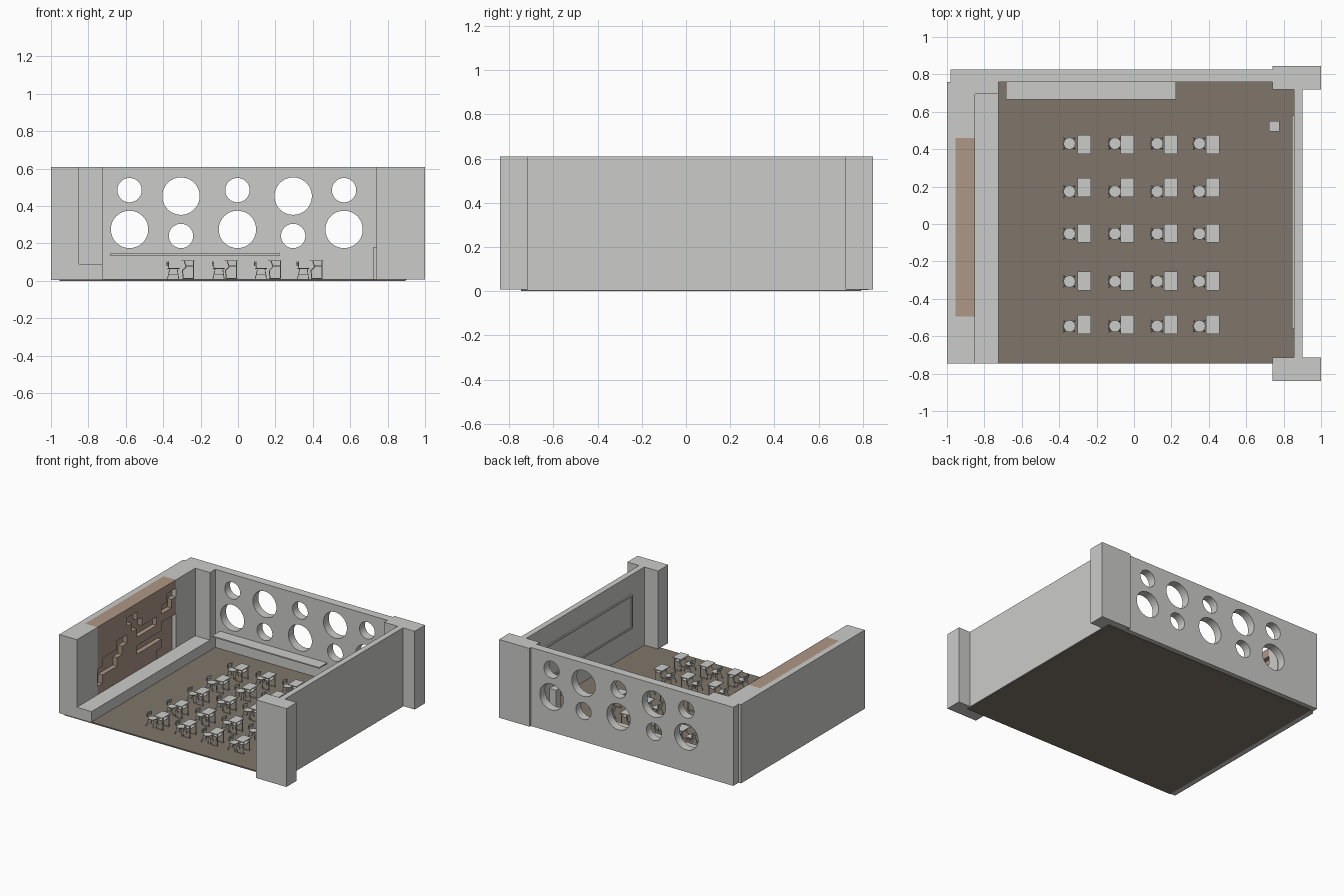
import bpy, bmesh, math, random
from mathutils import Vector

if "Cube" in bpy.data.objects:
    bpy.data.objects.remove(bpy.data.objects["Cube"])

random.seed(4)


def material(name, rgb):
    m = bpy.data.materials.new(name)
    m.diffuse_color = (*rgb, 1)
    m.use_nodes = True
    m.node_tree.nodes["Principled BSDF"].inputs["Base Color"].default_value = m.diffuse_color
    return m


GREY = material("pale grey", (0.60, 0.60, 0.585))
FLOOR = material("floor brown", (0.215, 0.18, 0.145))
BRICK = material("brick brown", (0.42, 0.31, 0.24))


def add_box(bm, x0, x1, y0, y1, z0, z1):
    vs = bmesh.ops.create_cube(bm, size=1)["verts"]
    for v in vs:
        v.co = (x0 + (v.co.x + .5) * (x1 - x0), y0 + (v.co.y + .5) * (y1 - y0), z0 + (v.co.z + .5) * (z1 - z0))


def add_rod(bm, a, b, r=0.002):
    a, b = Vector(a), Vector(b)
    d = b - a
    mat = d.to_track_quat('Z', 'Y').to_matrix().to_4x4()
    mat.translation = (a + b) / 2
    bmesh.ops.create_cone(bm, cap_ends=True, segments=6, radius1=r, radius2=r, depth=d.length, matrix=mat)


def to_mesh(bm, name, mat):
    me = bpy.data.meshes.new(name)
    bmesh.ops.recalc_face_normals(bm, faces=bm.faces)
    bm.to_mesh(me)
    bm.free()
    me.materials.append(mat)
    return me


def place(me, name, loc=(0, 0, 0)):
    ob = bpy.data.objects.new(name, me)
    ob.location = loc
    bpy.context.collection.objects.link(ob)
    return ob


def box(name, mat, *dims):
    bm = bmesh.new()
    add_box(bm, *dims)
    return place(to_mesh(bm, name, mat), name)


def prism(name, mat, pts, z0, z1):
    bm = bmesh.new()
    f = bm.faces.new([bm.verts.new((x, y, z0)) for x, y in pts])
    ex = bmesh.ops.extrude_face_region(bm, geom=[f])["geom"]
    for v in ex:
        if isinstance(v, bmesh.types.BMVert):
            v.co.z = z1
    return place(to_mesh(bm, name, mat), name)


H = 0.61

# floor slab
box("floor", FLOOR, -0.955, 0.895, -0.745, 0.79, 0, 0.01)

# left wall: C-shaped plan with a niche for the brickwork
prism("left_wall", GREY, [(-1, -.745), (-.85, -.745), (-.85, -.495), (-.955, -.495),
                          (-.955, .46), (-.85, .46), (-.85, .76), (-1, .76)], 0.005, H)
box("left_ledge", GREY, -0.85, -0.725, -0.745, 0.695, 0.005, 0.09)
box("left_back_column", GREY, -0.85, -0.725, 0.695, 0.76, 0.005, H)

# brickwork: backing slab with staggered raised bricks, some left out
bm = bmesh.new()
add_box(bm, -.955, -.885, -.495, .46, 0.005, H)
courses, length = 8, 0.12
ch = (H - 0.09) / courses
for c in range(courses):
    y = -.495 - (length / 2 if c % 2 else 0)
    while y < .46 - 1e-4:
        if c == courses - 1 or random.random() < 0.6:
            add_box(bm, -.885, -.85, max(y, -.495), min(y + length, .46), .09 + c * ch, .09 + (c + 1) * ch)
        y += length
place(to_mesh(bm, "brickwork", BRICK), "brickwork")

# back wall with round windows (filled 2D curve, extruded)
cu = bpy.data.curves.new("back_wall", 'CURVE')
cu.dimensions, cu.fill_mode = '2D', 'BOTH'
cu.extrude = 0.0325


def add_loop(pts):
    s = cu.splines.new('POLY')
    s.points.add(len(pts) - 1)
    for p, (x, z) in zip(s.points, pts):
        p.co = (x, z, 0, 1)
    s.use_cyclic_u = True


add_loop([(-.98, .005), (.76, .005), (.76, H), (-.98, H)])
for i, x in enumerate((-.58, -.305, -.003, .295, .567)):
    big, small = (.453, .24) if i % 2 else (.275, .485)
    for z, r in ((big, .1), (small, .065)):
        add_loop([(x + r * math.cos(t * math.tau / 48), z + r * math.sin(t * math.tau / 48)) for t in range(48)])
wall = bpy.data.objects.new("back_wall", cu)
wall.location.y = 0.7925
wall.rotation_euler.x = math.pi / 2
cu.materials.append(GREY)
bpy.context.collection.objects.link(wall)
bpy.context.view_layer.objects.active = wall
wall.select_set(True)
bpy.ops.object.convert(target='MESH')
bpy.ops.object.shade_smooth_by_angle()

# right wall with its two pillars
box("right_wall", GREY, 0.855, 0.9, -0.72, 0.725, 0.005, H)
box("back_pillar", GREY, 0.74, 1, 0.72, 0.845, 0.008, H)
box("front_pillar", GREY, 0.74, 1, -0.84, -0.715, 0.008, H)

# framed board on the right wall
box("board", GREY, 0.851, 0.856, -0.56, 0.58, 0.2, 0.46)
bm = bmesh.new()
for z in (0.2, 0.448):
    add_box(bm, 0.845, 0.856, -0.56, 0.58, z, z + .012)
for y in (-0.56, 0.568):
    add_box(bm, 0.845, 0.856, y, y + .012, 0.212, 0.448)
place(to_mesh(bm, "board_frame", GREY), "board_frame")

# shelf along the back wall, and lectern
box("shelf", GREY, -0.685, 0.225, 0.665, 0.765, 0.136, 0.145)
box("lectern", GREY, 0.722, 0.778, 0.495, 0.55, 0.01, 0.18)

# desk: top, under-shelf, legs and feet (origin at centre on the floor)
bm = bmesh.new()
add_box(bm, -.036, .036, -.05, .05, .095, .1)
add_box(bm, -.012, .03, -.035, .035, .068, .071)
for y in (-.036, .036):
    add_rod(bm, (.03, y, 0), (.03, y, .096), .003)
    add_rod(bm, (-.02, y, .096), (-.01, y, .065), .0025)
    add_rod(bm, (-.01, y, .065), (-.03, y, .045), .0025)
    add_rod(bm, (-.03, y, .045), (-.025, y, 0), .0025)
    add_rod(bm, (-.03, y, .003), (.033, y, .003), .003)
desk = to_mesh(bm, "desk", GREY)

# chair: rounded seat, curved back, splayed legs
bm = bmesh.new()
seat = bmesh.ops.create_cone(bm, cap_ends=True, segments=16, radius1=.03, radius2=.032, depth=.005)["verts"]
for v in seat:
    v.co.z += .055
for k in range(5):
    a = math.pi + (k - 2) * 0.36
    p = Vector((.036 * math.cos(a), .036 * math.sin(a), 0))
    add_box(bm, p.x - .002, p.x + .002, p.y - .0068, p.y + .0068, .07, .093)
for sy in (-1, 1):
    add_rod(bm, (-.024, sy * .018, .055), (-.032, sy * .018, .085))
    add_rod(bm, (-.02, sy * .02, .055), (-.032, sy * .03, 0))
    add_rod(bm, (.02, sy * .02, .055), (.028, sy * .03, 0))
    add_rod(bm, (-.027, sy * .026, .025), (.024, sy * .026, .025))
chair = to_mesh(bm, "chair", GREY)

# four columns by five rows of seating, facing the board
for i, (cx, dx) in enumerate(((-.345, -.267), (-.102, -.037), (.124, .197), (.35, .42))):
    for j, (cy, dy) in enumerate(((.43, .425), (.174, .195), (-.052, -.05), (-.307, -.305), (-.546, -.537))):
        place(chair, f"chair_{i}_{j}", (cx, cy, .01))
        place(desk, f"desk_{i}_{j}", (dx, dy, .01))
